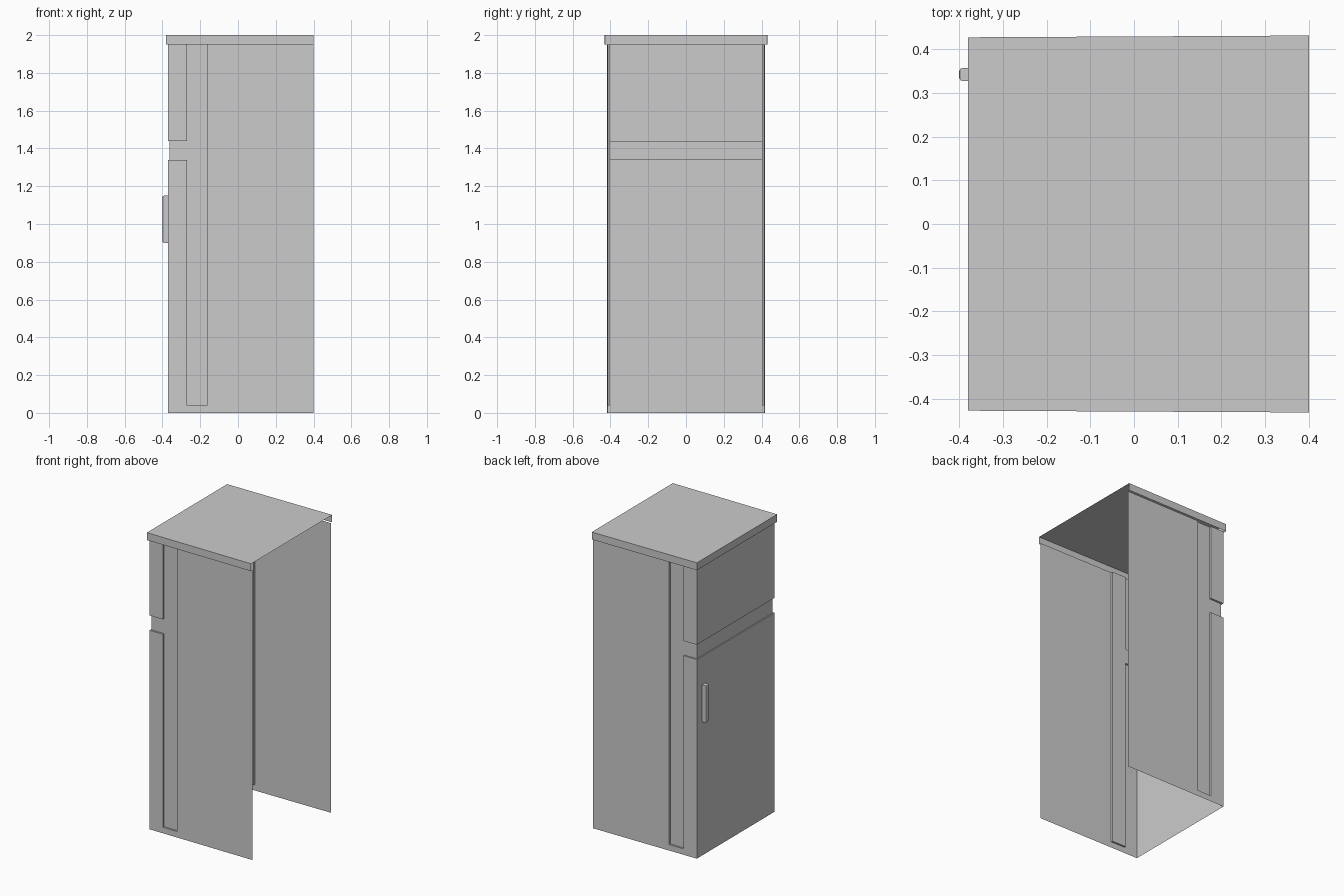
import bpy, bmesh, math

if "Cube" in bpy.data.objects:
    bpy.data.objects.remove(bpy.data.objects["Cube"])

BACK, FRONT, SEAM = 0.40, -0.37, -0.362      # open side, door face, recessed seam face
OUT, IN = 0.417, 0.405                       # side wall and recessed groove
G0, G1 = -0.27, -0.165                       # vertical groove


def mirrored(half):
    """Complete a half outline to the other side of y = 0."""
    return half + [(x, -y) for x, y in reversed(half)]


def wall(bm, path, z0, z1):
    """Single-sheet wall along an open outline."""
    lo = [bm.verts.new((x, y, z0)) for x, y in path]
    hi = [bm.verts.new((x, y, z1)) for x, y in path]
    for i in range(len(path) - 1):
        bm.faces.new((lo[i + 1], lo[i], hi[i], hi[i + 1]))


def ledge(bm, pts, z, up=True):
    """Flat horizontal face."""
    f = bm.faces.new([bm.verts.new((x, y, z)) for x, y in pts])
    f.normal_update()
    if (f.normal.z > 0) != up:
        f.normal_flip()


def finish(name, bm):
    bmesh.ops.remove_doubles(bm, verts=bm.verts, dist=1e-5)
    bmesh.ops.dissolve_limit(bm, angle_limit=0.001, verts=bm.verts, edges=bm.edges)
    for v in bm.verts:                        # slight taper towards the doors
        v.co.y *= 1 + (v.co.x - BACK) * 0.012
    me = bpy.data.meshes.new(name)
    bm.to_mesh(me)
    bm.free()
    ob = bpy.data.objects.new(name, me)
    bpy.context.collection.objects.link(ob)
    return ob


# Cabinet shell: base, lower door, seam, upper door
bm = bmesh.new()
plain = mirrored([(BACK, -OUT), (G1, -OUT), (G0, -OUT), (FRONT, -OUT)])
door = mirrored([(BACK, -OUT), (G1, -OUT), (G1, -IN), (G0, -IN), (G0, -OUT), (FRONT, -OUT)])
seam = mirrored([(BACK, -OUT), (G1, -OUT), (G1, -IN), (G0, -IN), (SEAM, -IN)])
wall(bm, plain, 0.0, 0.04)
wall(bm, door, 0.04, 1.34)
wall(bm, seam, 1.34, 1.44)
wall(bm, door, 1.44, 1.95)
for s in (-1, 1):
    ledge(bm, [(G0, s * OUT), (G1, s * OUT), (G1, s * IN), (G0, s * IN)], 0.04)
ring = mirrored([(G0, -IN), (G0, -OUT), (FRONT, -OUT)]) + [(SEAM, IN), (SEAM, -IN)]
ledge(bm, ring, 1.34)
ledge(bm, ring, 1.44, up=False)
finish("cabinet_shell", bm)

# Top cap: lid with a rim on three sides
bm = bmesh.new()
rim = mirrored([(BACK, -0.431), (-0.38, -0.431)])
wall(bm, rim, 1.95, 2.0)
ledge(bm, rim, 2.0)
finish("top_cap", bm)

# Door handle
bpy.ops.mesh.primitive_cube_add(size=1, location=(-0.384, 0.342, 1.025))
handle = bpy.context.object
handle.name = "door_handle"
handle.scale = (0.032, 0.03, 0.25)
bpy.ops.object.transform_apply(location=False, rotation=False, scale=True)
bm = bmesh.new()
bm.from_mesh(handle.data)
outer = [e for e in bm.edges if all(v.co.x < 0 for v in e.verts)]
bmesh.ops.bevel(bm, geom=outer, offset=0.008, segments=2, profile=0.5, affect='EDGES')
bm.to_mesh(handle.data)
bm.free()
